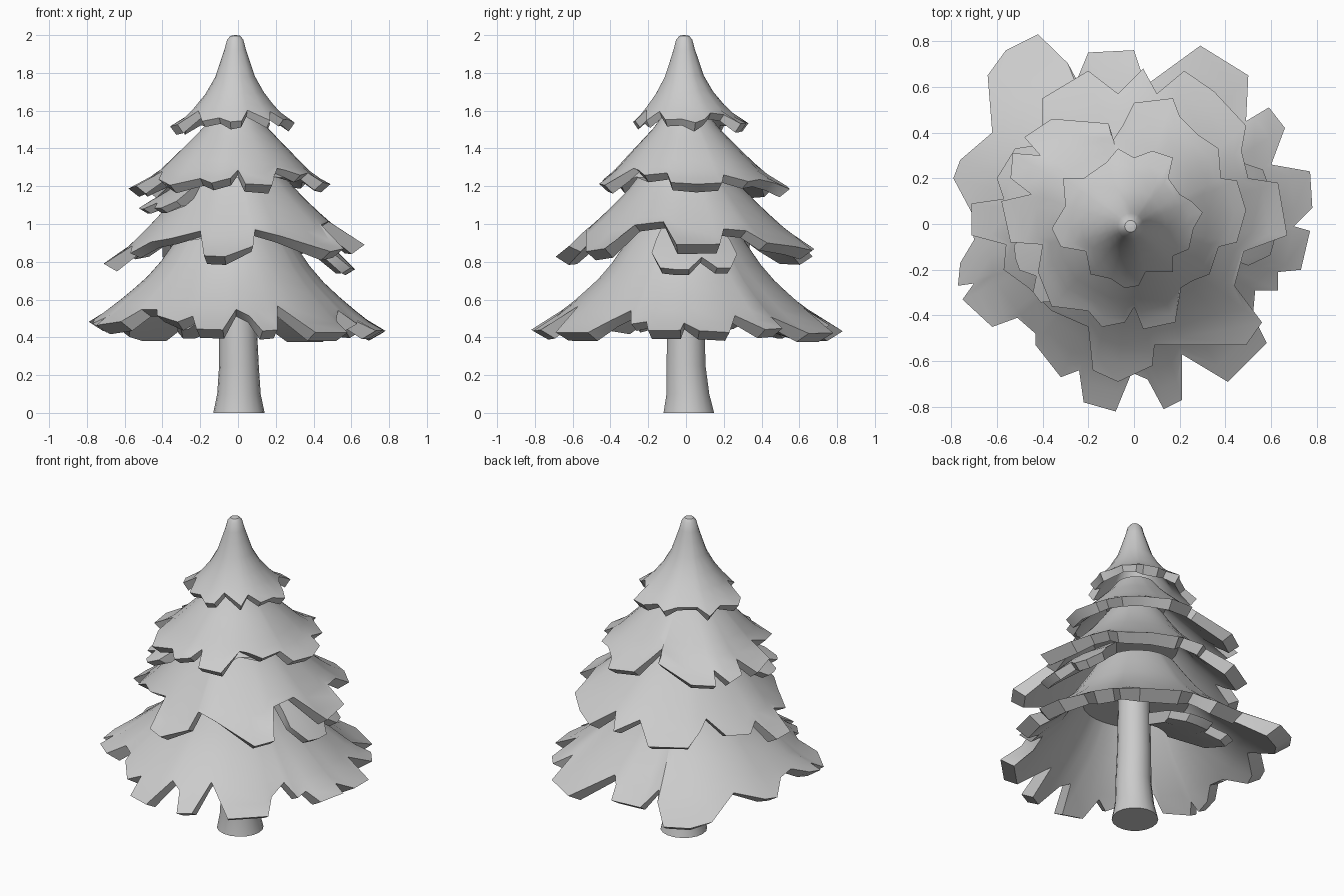
import bpy, bmesh
from math import atan2, hypot, cos, sin, pi, radians


def loft(name, rings, angle=35):
    """Skin a list of vertex rings, cap both ends, shade smooth by angle."""
    bm = bmesh.new()
    vs = [[bm.verts.new(p) for p in r] for r in rings]
    n = len(vs[0])
    for a, b in zip(vs, vs[1:]):
        for i in range(n):
            j = (i + 1) % n
            bm.faces.new((a[i], a[j], b[j], b[i]))
    bm.faces.new(vs[0])
    bm.faces.new(vs[-1])
    bmesh.ops.recalc_face_normals(bm, faces=bm.faces)
    me = bpy.data.meshes.new(name)
    bm.to_mesh(me)
    bm.free()
    ob = bpy.data.objects.new(name, me)
    bpy.context.collection.objects.link(ob)
    bpy.ops.object.select_all(action='DESELECT')
    ob.select_set(True)
    bpy.context.view_layer.objects.active = ob
    bpy.ops.object.shade_smooth_by_angle(angle=radians(angle))
    return ob


def height(profile, r):
    """Piecewise-linear height of a skirt at radius r."""
    for (r0, z0), (r1, z1) in zip(profile, profile[1:]):
        if r <= r1 or (r1, z1) == profile[-1]:
            return z0 + (z1 - z0) * (r - r0) / (r1 - r0)


def tier(name, outline, profile, steps, thick, tilt=0.0, centre=(-0.015, 0)):
    """Conical skirt with a jagged, undercut rim and a hollow underside."""
    cx, cy = centre
    rad = [hypot(x - cx, y - cy) for x, y in outline]
    ang = []
    for x, y in outline:
        a = atan2(y - cy, x - cx)
        if ang:
            while a < ang[-1] - pi:
                a += 2 * pi
            a = max(a, ang[-1] + 0.015)
        ang.append(a)
    n = len(rad)
    mean = sum(rad) / n
    # smoothed radius: the cone is steeper where the rim lies closer in
    soft = [sum(rad[(i + k) % n] for k in range(-3, 4)) / 7 for i in range(n)]
    r0 = profile[0][0]

    def ring(t, drop, shrink=1.0):
        pts = []
        for a, R, S in zip(ang, rad, soft):
            r = (r0 + (mean + (R - mean) * t ** 3 - r0) * t) * shrink
            x, y = cx + r * cos(a), cy + r * sin(a)
            k = 1 + 0.7 * (mean / S - 1) * t
            pts.append((x, y, height(profile, r * k) - drop + tilt * x))
        return pts

    top = [ring(t, 0) for t in steps]
    under = [ring(1, thick, 0.9), ring(0.7, thick), ring(0.4, thick), ring(0.15, thick)]
    return loft(name, top + under)


def spray(name, angle, width, section, thick, teeth):
    """Toothed drooping spray beneath a tier; section = (r, z) inner, middle, tip."""
    (ra, za), (rb, zb), (rc, zc) = section
    rings = []
    for i, k in enumerate(teeth):
        a = radians(angle + width * (i / (len(teeth) - 1) - 0.5))
        r = rb + (rc - rb) * k
        z = zb + (zc - zb) * k
        cut = [(ra, za), (rb, zb), (r, z), (r * 0.92, z - thick * 0.5),
               (rb, zb - thick * 1.3), (ra, za - thick * 1.3)]
        rings.append([(p * cos(a), p * sin(a), q) for p, q in cut])
    return loft(name, rings)


# Trunk with a flared foot
rings = []
for r, z, x, y in [(0.136, 0, 0.005, 0.015), (0.115, 0.1, 0.005, 0.01),
                   (0.105, 0.25, 0.005, 0), (0.1, 0.45, 0, 0), (0.09, 0.95, 0, 0)]:
    rings.append([(x + r * cos(2 * pi * i / 18), y + r * sin(2 * pi * i / 18), z)
                  for i in range(18)])
loft("trunk", rings)

SKIRT = [0, 0.15, 0.3, 0.45, 0.6, 0.75, 0.88, 1]

# Bottom tier
tier("bottom_tier", [
    (0.70, -0.01), (0.78, 0.07), (0.77, 0.23), (0.60, 0.26), (0.66, 0.42), (0.59, 0.51),
    (0.49, 0.45), (0.50, 0.65), (0.29, 0.78), (0.07, 0.62), (0.03, 0.67), (0, 0.76),
    (-0.20, 0.75), (-0.25, 0.63), (-0.27, 0.71), (-0.42, 0.83), (-0.56, 0.76),
    (-0.64, 0.65), (-0.62, 0.40), (-0.76, 0.28), (-0.79, 0.20), (-0.71, 0.05),
    (-0.70, -0.07), (-0.76, -0.17), (-0.77, -0.27), (-0.70, -0.26), (-0.75, -0.33),
    (-0.62, -0.45), (-0.51, -0.41), (-0.43, -0.48), (-0.43, -0.53), (-0.32, -0.67),
    (-0.24, -0.64), (-0.22, -0.78), (-0.08, -0.82), (-0.01, -0.65), (0.06, -0.68),
    (0.13, -0.81), (0.21, -0.77), (0.21, -0.57), (0.41, -0.69), (0.58, -0.52),
    (0.52, -0.40), (0.53, -0.29), (0.63, -0.29), (0.63, -0.21), (0.73, -0.20), (0.77, -0.03)],
    [(0.24, 1.02), (0.37, 0.82), (0.44, 0.73), (0.57, 0.61), (0.7, 0.505), (0.82, 0.44),
     (0.95, 0.39)], SKIRT, 0.09, -0.03)

# Second tier
tier("second_tier", [
    (0.67, -0.05), (0.63, 0.18), (0.50, 0.20), (0.47, 0.32), (0.49, 0.43), (0.35, 0.58),
    (0.22, 0.67), (0.10, 0.57), (0.04, 0.68), (-0.07, 0.57), (-0.20, 0.67),
    (-0.40, 0.55), (-0.40, 0.43), (-0.39, 0.35), (-0.52, 0.33), (-0.60, 0.20),
    (-0.57, 0.11), (-0.71, 0.09), (-0.71, -0.05), (-0.56, -0.09), (-0.57, -0.20),
    (-0.46, -0.28), (-0.36, -0.38), (-0.20, -0.45), (-0.18, -0.64), (-0.07, -0.69),
    (0.08, -0.62), (0.09, -0.53), (0.22, -0.53), (0.49, -0.53), (0.56, -0.43),
    (0.44, -0.27), (0.48, -0.12)],
    [(0.18, 1.36), (0.28, 1.21), (0.38, 1.1), (0.5, 0.98), (0.62, 0.88), (0.72, 0.83),
     (0.8, 0.79)], SKIRT, 0.08, 0.07)

# Third tier
tier("third_tier", [
    (0.49, 0.06), (0.45, 0.19), (0.38, 0.20), (0.37, 0.33), (0.28, 0.39), (0.20, 0.47),
    (0.17, 0.55), (0, 0.53), (-0.05, 0.43), (-0.09, 0.37), (-0.11, 0.44), (-0.36, 0.46),
    (-0.48, 0.38), (-0.41, 0.30), (-0.53, 0.31), (-0.54, 0.20), (-0.45, 0.13),
    (-0.58, 0.10), (-0.54, -0.08), (-0.40, -0.09), (-0.42, -0.21), (-0.36, -0.36),
    (-0.20, -0.38), (-0.14, -0.45), (-0.04, -0.43), (0, -0.36), (0.04, -0.46),
    (0.18, -0.43), (0.20, -0.27), (0.33, -0.22), (0.37, -0.10), (0.45, -0.08)],
    [(0.12, 1.58), (0.18, 1.5), (0.3, 1.38), (0.4, 1.28), (0.48, 1.225), (0.6, 1.17)],
    SKIRT, 0.07, 0.01)

# Crown with rounded tip
tier("crown", [
    (0.30, 0.05), (0.25, 0.10), (0.20, 0.13), (0.15, 0.20), (0.17, 0.29), (0.08, 0.32),
    (0, 0.29), (-0.07, 0.33), (-0.12, 0.27), (-0.22, 0.20), (-0.31, 0.20), (-0.30, 0.08),
    (-0.36, -0.02), (-0.32, -0.10), (-0.21, -0.12), (-0.19, -0.22), (-0.10, -0.24),
    (-0.04, -0.28), (0.02, -0.27), (0.05, -0.21), (0.17, -0.21), (0.17, -0.14),
    (0.24, -0.11), (0.26, -0.02)],
    [(0.006, 2.0), (0.025, 1.997), (0.042, 1.98), (0.055, 1.93), (0.075, 1.87), (0.1, 1.79),
     (0.15, 1.7), (0.2, 1.635), (0.28, 1.55), (0.4, 1.5)],
    [0, 0.07, 0.13, 0.18, 0.25, 0.35, 0.52, 0.7, 0.85, 1], 0.06, 0.03, (-0.015, -0.01))

# Lower sprays beneath the tiers
TEETH = [0.45, 0.95, 1, 1, 0.6, 0.95, 0.95, 0.5]
spray("right_spray", 5, 50, [(0.3, 1.04), (0.46, 0.92), (0.62, 0.76)], 0.06, TEETH)
spray("left_spray", 205, 42, [(0.26, 1.25), (0.4, 1.16), (0.54, 1.08)], 0.05, TEETH)
spray("back_spray", 102, 54, [(0.2, 0.62), (0.42, 0.52), (0.62, 0.42)], 0.06, TEETH)
